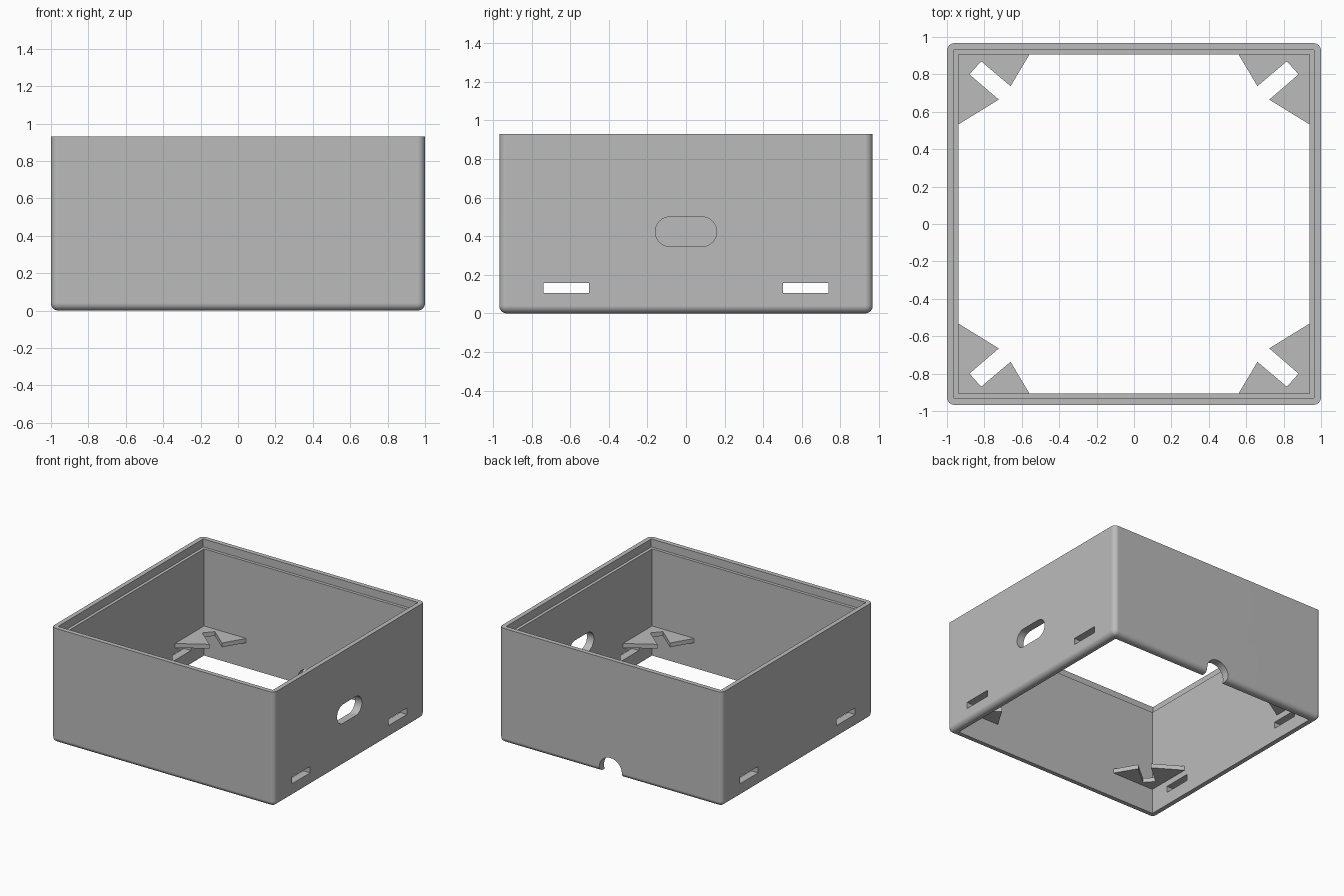
import bpy
import bmesh
import math
from mathutils import Matrix

if "Cube" in bpy.data.objects:
    bpy.data.objects.remove(bpy.data.objects["Cube"], do_unlink=True)

HALF_X, HALF_Y, HEIGHT = 1.0, 0.967, 0.93
WALL, RIM, LEDGE_Z = 0.062, 0.037, 0.865

grey = bpy.data.materials.new("plain grey")
grey.use_nodes = True
grey.diffuse_color = (0.5, 0.5, 0.5, 1)
grey.node_tree.nodes["Principled BSDF"].inputs["Base Color"].default_value = (0.5, 0.5, 0.5, 1)


def make_object(name, bm):
    bmesh.ops.recalc_face_normals(bm, faces=bm.faces)
    mesh = bpy.data.meshes.new(name)
    bm.to_mesh(mesh)
    bm.free()
    mesh.materials.append(grey)
    obj = bpy.data.objects.new(name, mesh)
    bpy.context.collection.objects.link(obj)
    return obj


def box_mesh(low, high):
    bm = bmesh.new()
    size = [b - a for a, b in zip(low, high)]
    mid = [(a + b) / 2 for a, b in zip(low, high)]
    bmesh.ops.create_cube(bm, size=1, matrix=Matrix.Translation(mid) @ Matrix.Diagonal((*size, 1)))
    return bm


def prism(name, points, push):
    """Extrude a flat outline along a vector."""
    bm = bmesh.new()
    face = bm.faces.new([bm.verts.new(p) for p in points])
    moved = bmesh.ops.extrude_face_region(bm, geom=[face], use_keep_orig=True)
    verts = [g for g in moved["geom"] if isinstance(g, bmesh.types.BMVert)]
    bmesh.ops.translate(bm, verts=verts, vec=push)
    return make_object(name, bm)


def cut(target, cutter):
    mod = target.modifiers.new("cut", "BOOLEAN")
    mod.operation = "DIFFERENCE"
    mod.solver = "EXACT"
    mod.object = cutter
    bpy.context.view_layer.objects.active = target
    bpy.ops.object.modifier_apply(modifier=mod.name)
    bpy.data.objects.remove(cutter, do_unlink=True)


def arc(cy, cz, radius, start, end, steps):
    angles = [math.radians(start + (end - start) * i / steps) for i in range(steps + 1)]
    return [(cy + radius * math.cos(a), cz + radius * math.sin(a)) for a in angles]


# Outer block: rounded everywhere except along the top
bm = box_mesh((-HALF_X, -HALF_Y, 0), (HALF_X, HALF_Y, HEIGHT))
edges = [e for e in bm.edges if min(v.co.z for v in e.verts) < 0.01]
bmesh.ops.bevel(bm, geom=edges, offset=0.04, segments=8, profile=0.5, affect="EDGES")
housing = make_object("housing_walls", bm)

# Open interior and the stepped recess around the top
inner_x, inner_y = HALF_X - WALL, HALF_Y - WALL
rim_x, rim_y = HALF_X - RIM, HALF_Y - RIM
cut(housing, make_object("interior_cutter", box_mesh((-inner_x, -inner_y, -1), (inner_x, inner_y, 2))))
cut(housing, make_object("recess_cutter", box_mesh((-rim_x, -rim_y, LEDGE_Z), (rim_x, rim_y, 2))))

# Low slots through both side walls
for side in (-1, 1):
    y = side * 0.62
    cut(housing, make_object("slot_cutter", box_mesh((-2, y - 0.117, 0.105), (2, y + 0.117, 0.157))))

# Long rounded hole in the left wall only
outline = arc(0.082, 0.423, 0.077, -90, 90, 16) + arc(-0.082, 0.423, 0.077, 90, 270, 16)
cut(housing, prism("port_cutter", [(0.8, y, z) for y, z in outline], (0.4, 0, 0)))

# Round cable notch at the foot of the back wall
circle = arc(0, 0.033, 0.102, 0, 360, 40)[:-1]
cut(housing, prism("notch_cutter", [(x, 0.8, z) for x, z in circle], (0, 0.4, 0)))

bpy.ops.object.select_all(action="DESELECT")
housing.select_set(True)
bpy.context.view_layer.objects.active = housing
bpy.ops.object.shade_smooth_by_angle(angle=math.radians(30))
normals = housing.modifiers.new("even_normals", "WEIGHTED_NORMAL")
normals.keep_sharp = True

# Corner brackets with a diagonal slot, embedded slightly in the walls
OVERLAP = 0.01
bracket = [(inner_x + OVERLAP, inner_y + OVERLAP), (0.56, inner_y + OVERLAP), (0.56, inner_y),
           (0.66, 0.737), (0.817, 0.87), (0.88, 0.80), (0.723, 0.665),
           (inner_x, 0.533), (inner_x + OVERLAP, 0.533)]
for sx, side in ((1, "left"), (-1, "right")):
    for sy, end in ((1, "back"), (-1, "front")):
        prism(f"{end}_{side}_bracket", [(sx * x, sy * y, 0.205) for x, y in bracket], (0, 0, 0.035))
